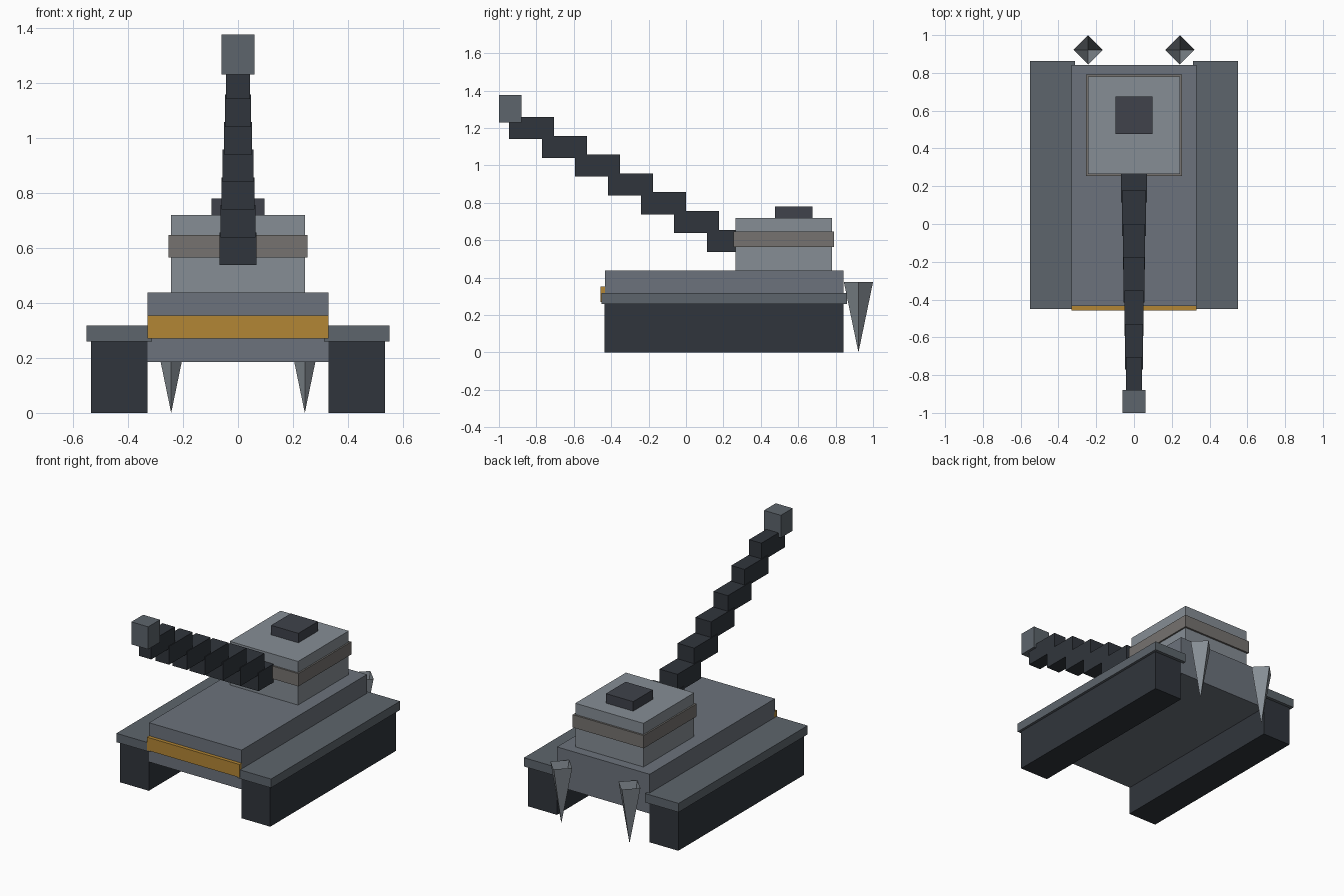
import bpy

if "Cube" in bpy.data.objects:
    bpy.data.objects.remove(bpy.data.objects["Cube"])


def material(name, rgb):
    m = bpy.data.materials.new(name)
    m.diffuse_color = (*rgb, 1)
    m.use_nodes = True
    m.node_tree.nodes["Principled BSDF"].inputs["Base Color"].default_value = m.diffuse_color
    return m


DARK = material("dark_steel", (0.03, 0.036, 0.045))
HULL = material("hull_grey", (0.15, 0.17, 0.2))
FENDER = material("fender_grey", (0.11, 0.13, 0.15))
TURRET = material("turret_grey", (0.24, 0.27, 0.3))
BAND = material("band_grey", (0.18, 0.17, 0.16))
HATCH = material("hatch_grey", (0.05, 0.055, 0.07))
AMBER = material("amber", (0.45, 0.24, 0.035))


def box(name, x, y, z, mat):
    """Box from (min, max) ranges along each axis."""
    bpy.ops.mesh.primitive_cube_add(size=1, location=[sum(r) / 2 for r in (x, y, z)])
    ob = bpy.context.object
    ob.name = name
    ob.scale = [r[1] - r[0] for r in (x, y, z)]
    bpy.ops.object.transform_apply(location=False, rotation=False, scale=True)
    ob.data.materials.append(mat)
    return ob


def centred(name, half, y, z, mat):
    return box(name, (-half, half), y, z, mat)


# Hull with amber front strip
centred("hull", 0.33, (-0.434, 0.842), (0.185, 0.438), HULL)
centred("front_strip", 0.33, (-0.457, -0.425), (0.27, 0.354), AMBER)

# Turret, band and hatch
centred("turret", 0.243, (0.264, 0.78), (0.438, 0.719), TURRET)
centred("turret_band", 0.253, (0.253, 0.792), (0.565, 0.647), BAND)
centred("hatch", 0.097, (0.476, 0.676), (0.719, 0.78), HATCH)

# Tracks, fenders and rear spikes on both sides
for side, s in (("left", -1), ("right", 1)):
    def span(a, b):
        return tuple(sorted((s * a, s * b)))
    box(side + "_track", span(0.33, 0.535), (-0.436, 0.842), (0, 0.26), DARK)
    box(side + "_fender", span(0.313, 0.551), (-0.451, 0.862), (0.26, 0.317), FENDER)
    # Open four-sided spike, point down
    bpy.ops.mesh.primitive_cone_add(vertices=4, radius1=0, radius2=0.078, depth=0.377,
                                    end_fill_type='NOTHING',
                                    location=(s * 0.243, 0.922, 0.1885))
    spike = bpy.context.object
    spike.name = side + "_rear_spike"
    spike.data.materials.append(TURRET)

# Stepped, tapering barrel rising toward the front
for i in range(7):
    y, z = 0.113 - 0.1765 * i, 0.538 + 0.1005 * i
    centred(f"barrel_step_{i + 1}", 0.0675 - 0.004 * i, (y, y + 0.241), (z, z + 0.118), DARK)
centred("muzzle", 0.06, (-1, -0.88), (1.231, 1.376), FENDER)
